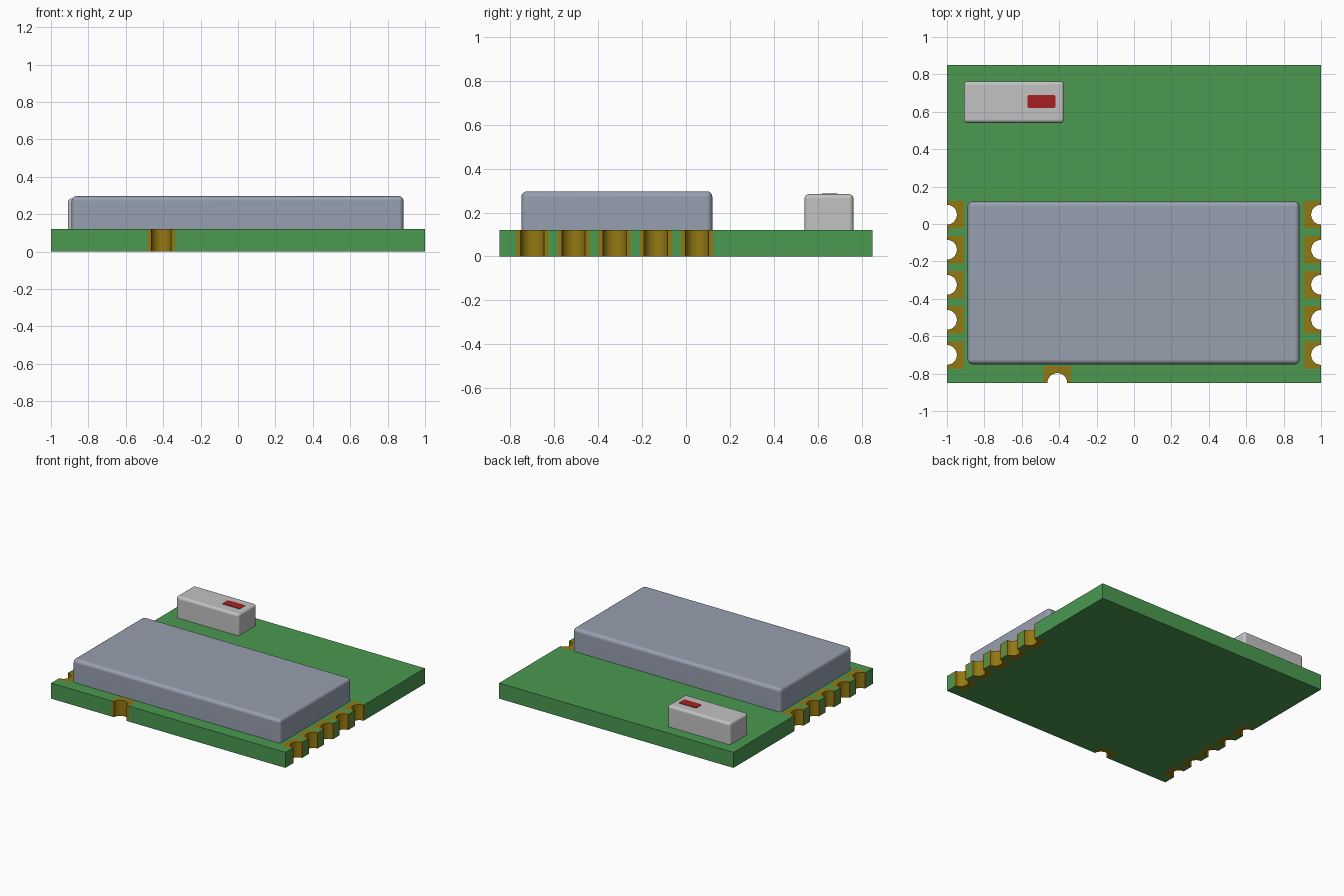
import bpy, bmesh, math
from mathutils import Vector

cube = bpy.data.objects.get("Cube")
if cube:
    bpy.data.objects.remove(cube, do_unlink=True)


def material(name, rgb):
    m = bpy.data.materials.new(name)
    m.use_nodes = True
    m.diffuse_color = (*rgb, 1)
    m.node_tree.nodes["Principled BSDF"].inputs["Base Color"].default_value = (*rgb, 1)
    return m


GREEN = material("board green", (0.07, 0.32, 0.083))
GOLD = material("contact gold", (0.29, 0.19, 0.006))
STEEL = material("shield grey", (0.31, 0.35, 0.43))
CERAMIC = material("ceramic grey", (0.54, 0.54, 0.54))
RED = material("marking red", (0.38, 0.015, 0.015))


def finish(name, bm, mat, angle=40):
    bmesh.ops.recalc_face_normals(bm, faces=bm.faces[:])
    mesh = bpy.data.meshes.new(name)
    bm.to_mesh(mesh)
    bm.free()
    mesh.materials.append(mat)
    ob = bpy.data.objects.new(name, mesh)
    bpy.context.collection.objects.link(ob)
    bpy.ops.object.select_all(action='DESELECT')
    ob.select_set(True)
    bpy.context.view_layer.objects.active = ob
    bpy.ops.object.shade_smooth_by_angle(angle=math.radians(angle))
    return ob


def prism(name, outline, z0, z1, mat):
    """Extrude a flat outline from z0 to z1."""
    bm = bmesh.new()
    face = bm.faces.new([bm.verts.new((x, y, z0)) for x, y in outline])
    top = bmesh.ops.extrude_face_region(bm, geom=[face], use_keep_orig=True)["geom"]
    verts = [g for g in top if isinstance(g, bmesh.types.BMVert)]
    bmesh.ops.translate(bm, verts=verts, vec=(0, 0, z1 - z0))
    return finish(name, bm, mat)


def rounded_block(name, lo, hi, radius, mat):
    """Box with rounded top and upright edges and a sharp base."""
    lo, hi = Vector(lo), Vector(hi)
    bm = bmesh.new()
    bmesh.ops.create_cube(bm, size=1)
    for v in bm.verts:
        v.co = (lo + hi) / 2 + v.co * (hi - lo)
    edges = [e for e in bm.edges if max(v.co.z for v in e.verts) > lo.z + 0.01]
    bmesh.ops.bevel(bm, geom=edges, offset=radius, segments=4, profile=0.5, affect='EDGES')
    ob = finish(name, bm, mat)
    ob.modifiers.new("even shading", 'WEIGHTED_NORMAL').keep_sharp = True
    return ob


# Edge contacts: (name, position on edge, direction along edge), anticlockwise
THICK, HALF_Y = 0.12, 0.85
PAD_W, PAD_D, HOLE_R = 0.073, 0.092, 0.053
ROWS = [-0.70, -0.5125, -0.325, -0.1375, 0.05]
front = [("front_contact", Vector((-0.41, -HALF_Y)), Vector((1, 0)))]
right = [(f"left_contact_{i}", Vector((1, y)), Vector((0, 1))) for i, y in enumerate(ROWS)]
left = [(f"right_contact_{i}", Vector((-1, y)), Vector((0, -1)))
        for i, y in reversed(list(enumerate(ROWS)))]


def place(origin, along, points):
    inward = Vector((-along.y, along.x))
    return [tuple(origin + along * u + inward * v) for u, v in points]


# Circuit board with a rectangular notch for each contact
notch = [(-PAD_W, 0), (-PAD_W, PAD_D), (PAD_W, PAD_D), (PAD_W, 0)]
outline = []
for corners, contacts in (([(-1, -HALF_Y)], front),
                          ([(1, -HALF_Y)], right),
                          ([(1, HALF_Y), (-1, HALF_Y)], left)):
    outline += corners
    for _, origin, along in contacts:
        outline += place(origin, along, notch)
prism("circuit_board", outline, 0, THICK, GREEN)

# Plated contacts with half-round cut-outs
arc = [(-HOLE_R * math.cos(math.pi * i / 16), HOLE_R * math.sin(math.pi * i / 16))
       for i in range(17)]
pad = [(-PAD_W, 0)] + arc + [(PAD_W, 0), (PAD_W, PAD_D), (-PAD_W, PAD_D)]
for name, origin, along in front + right + left:
    prism(name, place(origin, along, pad), 0, THICK, GOLD)

# Metal shield and ceramic antenna
rounded_block("shield_can", (-0.89, -0.75, THICK), (0.885, 0.12, 0.297), 0.026, STEEL)
rounded_block("chip_antenna", (-0.91, 0.54, THICK), (-0.373, 0.763, 0.284), 0.02, CERAMIC)

# Red marking plate with rounded corners
mark = []
for cx, cy, start in ((-0.43, 0.68, 0), (-0.56, 0.68, 90), (-0.56, 0.63, 180), (-0.43, 0.63, 270)):
    for step in range(4):
        a = math.radians(start + step * 30)
        mark.append((cx + 0.01 * math.cos(a), cy + 0.01 * math.sin(a)))
prism("antenna_marking", mark, 0.282, 0.287, RED)
